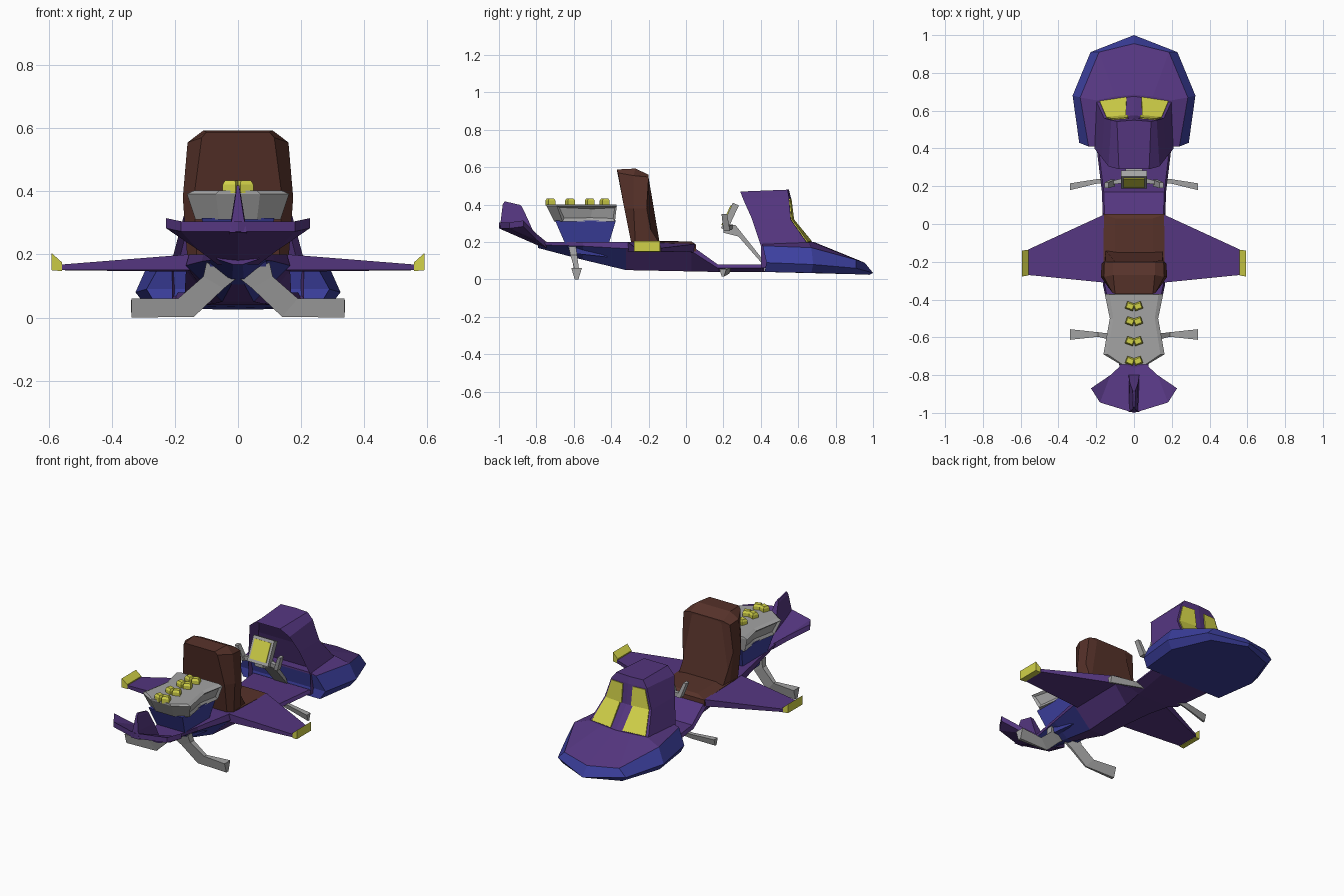
import bpy, bmesh, math
from mathutils import Vector, Matrix

if "Cube" in bpy.data.objects:
    bpy.data.objects.remove(bpy.data.objects["Cube"])


def mat(name, r, g, b):
    m = bpy.data.materials.new(name)
    m.diffuse_color = (r, g, b, 1)
    m.use_nodes = True
    m.node_tree.nodes["Principled BSDF"].inputs["Base Color"].default_value = m.diffuse_color
    return m


PURPLE = mat("purple", .090, .037, .215)
BLUE = mat("blue", .045, .050, .340)
BROWN = mat("brown", .095, .032, .023)
GREY = mat("grey", .370, .370, .370)
YELLOW = mat("yellow", .640, .640, .065)


def sym(half):
    """Half ring on +x -> closed symmetric ring (x = 0 points are kept once)."""
    return list(half) + [(-x, y, z) for x, y, z in reversed(half) if x > 1e-6]


def loft(name, rings, mats, rule=None, edit=None):
    """Bridge equal rings, cap both ends. rule(layer, centre) gives the material slot."""
    bm = bmesh.new()
    vs = [[bm.verts.new(p) for p in r] for r in rings]
    n = len(rings[0])
    faces = [(bm.faces.new(vs[0]), 0), (bm.faces.new(vs[-1]), len(rings) - 2)]
    for k in range(len(rings) - 1):
        for i in range(n):
            j = (i + 1) % n
            faces.append((bm.faces.new((vs[k][i], vs[k][j], vs[k + 1][j], vs[k + 1][i])), k))
    bmesh.ops.recalc_face_normals(bm, faces=bm.faces)
    if rule:
        for f, k in faces:
            f.material_index = rule(k, f.calc_center_median())
    bm.normal_update()
    if edit:
        edit(bm)
    me = bpy.data.meshes.new(name)
    bm.to_mesh(me)
    bm.free()
    for m in mats:
        me.materials.append(m)
    ob = bpy.data.objects.new(name, me)
    bpy.context.collection.objects.link(ob)
    return ob


def pair(name, rings, m):
    """Left and right copies of a loft."""
    for side, s in (("right", 1), ("left", -1)):
        loft(f"{name}_{side}", [[(s * p[0], p[1], p[2]) for p in r] for r in rings], [m])


def box(name, size, m, matrix):
    rings = [[tuple(matrix @ Vector((x * size[0] / 2, y * size[1] / 2, z * size[2] / 2)))
              for x, y in ((-1, -1), (1, -1), (1, 1), (-1, 1))] for z in (-1, 1)]
    return loft(name, rings, [m])


# Nose pod: blue bumper rings, purple deck on top
loft("nose_pod", [
    sym([(.26, .42, .04), (.29, .67, .035), (.20, .90, .028), (0, .98, .025)]),
    sym([(.29, .43, .09), (.325, .68, .08), (.23, .91, .06), (0, 1.0, .035)]),
    sym([(.24, .41, .18), (.285, .67, .17), (.185, .91, .105), (0, .955, .09)]),
    sym([(.20, .41, .19), (.20, .655, .198), (.10, .675, .20), (0, .685, .20)]),
], [BLUE, PURPLE], lambda k, c: 1 if k == 2 else 0)

# Cabin cowl, hollowed at the back
levels = [
    [(.21, .40, .06), (.20, .665, .06), (0, .685, .06)],
    [(.21, .40, .18), (.20, .650, .19), (0, .680, .195)],
    [(.17, .35, .33), (.158, .560, .32), (0, .575, .32)],
    [(.135, .305, .43), (.12, .550, .44), (0, .560, .44)],
    [(.08, .29, .47), (.09, .543, .48), (0, .550, .48)],
]


def hollow_back(bm):
    back = [f for f in bm.faces if f.normal.y < -.6]
    bmesh.ops.inset_region(bm, faces=back, thickness=.025, depth=-.06)


loft("cabin_cowl", [sym(l) for l in levels], [PURPLE], edit=hollow_back)

# Windshield panes laid on the two front cowl bands
for k, t0, t1 in ((1, .06, 1), (2, 0, .93)):
    def on_front(f, t):
        a = Vector(levels[k][2]).lerp(Vector(levels[k][1]), f)
        b = Vector(levels[k + 1][2]).lerp(Vector(levels[k + 1][1]), f)
        return a.lerp(b, t)
    q = [on_front(.2, t0), on_front(.92, t0), on_front(.92, t1), on_front(.27, t1)]
    n = (q[1] - q[0]).cross(q[3] - q[0]).normalized()
    n = n if n.y > 0 else -n
    pair(("lower" if k == 1 else "upper") + "_window",
         [[tuple(p - n * .002) for p in q], [tuple(p + n * .006) for p in q]], YELLOW)

# Fuselage: (y, then x/z of deck edge, side edge, keel edge)
hull = [
    (.42, .19, .08, .20, .06, .15, .04),
    (.17, .16, .08, .17, .06, .11, .04),
    (.03, .155, .18, .165, .15, .08, .043),
    (-.32, .155, .20, .165, .165, .05, .05),
    (-.55, .11, .20, .115, .178, .02, .105),
    (-.79, .07, .20, .065, .185, .015, .168),
]
loft("fuselage", [sym([(a, y, az), (b, y, bz), (c, y, cz)]) for y, a, az, b, bz, c, cz in hull],
     [PURPLE, BLUE], lambda k, c: 1 if -.7 < c.y < -.33 and c.z < .17 and (c.y < -.5 or abs(c.x) > .02) else 0)

# Wings with yellow tips
pair("wing", [
    [(.158, .05, .19), (.158, -.31, .20), (.14, -.31, .15), (.14, .05, .145)],
    [(.56, -.135, .168), (.56, -.27, .168), (.56, -.27, .150), (.56, -.135, .150)]], PURPLE)
pair("wing_tip", [
    [(.558, -.137, .175), (.558, -.272, .175), (.558, -.272, .147), (.558, -.137, .147)],
    [(.592, -.14, .205), (.592, -.278, .205), (.592, -.278, .150), (.592, -.14, .150)]], YELLOW)

# Seat
loft("seat_cushion", [
    sym([(.162, -.25, .16), (.162, .055, .15)]),
    sym([(.162, -.25, .203), (.162, .052, .188)]),
    sym([(.10, -.25, .208), (.10, .03, .203)])], [BROWN])
loft("seat_back", [
    sym([(.13, -.29, .18), (.14, -.33, .38), (.115, -.363, .57), (.10, -.37, .588)]),
    sym([(.16, -.27, .18), (.175, -.28, .38), (.16, -.28, .555), (.11, -.27, .593)]),
    sym([(.155, -.20, .18), (.172, -.21, .38), (.157, -.20, .548), (.11, -.20, .560)]),
    sym([(.15, -.14, .19), (.15, -.19, .27), (.10, -.20, .545), (.08, -.20, .552)])], [BROWN])

# Engine: blue block, grey flared head, yellow V-shaped intakes
loft("engine_block", [
    sym([(.085, -.61, .14), (.085, -.42, .12)]),
    sym([(.095, -.65, .20), (.095, -.41, .20)]),
    sym([(.115, -.70, .315), (.115, -.375, .315)])], [BLUE])


def side_panels(bm):
    side = [f for f in bm.faces if abs(f.normal.x) > .75 and f.calc_center_median().y > -.68]
    bmesh.ops.inset_region(bm, faces=side, thickness=.018, depth=-.012)


loft("engine_head", [
    sym([(.06, -.705, .31), (.135, -.66, .31), (.11, -.51, .31), (.13, -.38, .31)]),
    sym([(.07, -.745, .392), (.162, -.69, .392), (.128, -.50, .392), (.155, -.37, .392)]),
    sym([(.06, -.745, .402), (.14, -.69, .402), (.11, -.50, .402), (.13, -.372, .402)]),
], [GREY], edit=side_panels)
for i, y in enumerate((-.435, -.515, -.62, -.725)):
    for s, side in ((-1, "left"), (1, "right")):
        spin = Matrix.Translation((s * .021, y, .41)) @ Matrix.Rotation(s * .35, 4, 'Z')
        loft(f"intake_{i + 1}_{side}", [
            [tuple(spin @ Vector((px * w, py * d, z))) for px, py in ((-1, -1), (1, -1), (1, 1), (-1, 1))]
            for w, d, z in ((.022, .020, -.015), (.022, .020, .012), (.017, .013, .024))], [YELLOW])

# Tail: swept plates and an upright fin
plate = [(0, -.76, .18), (.065, -.745, .18), (.125, -.80, .225), (.228, -.87, .295),
         (.18, -.945, .285), (0, -1.0, .285)]
# each plate is split into an inner and an outer part so it bends cleanly
inner = [plate[0], plate[1], plate[2], plate[4], plate[5]]
outer = [plate[2], plate[3], plate[4]]
for name, o in (("tail_inner", inner), ("tail_outer", outer)):
    pair(name, [[(x, y, z - .012) for x, y, z in o], [(x, y, z + .02) for x, y, z in o]], PURPLE)
loft("tail_fin", [
    sym([(.028, -.80, .22), (.028, -.995, .27)]),
    sym([(.022, -.84, .31), (.018, -.99, .32)]),
    sym([(.010, -.875, .385), (.006, -.98, .40)]),
    sym([(.004, -.885, .398), (.004, -.97, .418)])], [PURPLE])


# Skids: stations (x top, z top, x bottom, z bottom, y, half width)
def skid(name, stations):
    pair(name, [[(a, y - w, az), (a, y + w, az), (b, y + w * .35, bz), (b, y - w * .35, bz)]
                for a, az, b, bz, y, w in stations], GREY)


skid("rear_skid", [(.10, .175, 0, .128, -.608, .02), (.11, .13, .045, .092, -.60, .018),
                   (.19, .06, .14, .002, -.585, .012), (.338, .06, .338, 0, -.585, .028)])
skid("front_skid", [(.10, .07, .10, .045, .235, .012), (.20, .06, .20, .03, .225, .012),
                    (.34, .055, .34, .015, .197, .018)])

# Control column, screen and handles
loft("control_column", [
    sym([(.045, .42, .07), (.045, .40, .12)]),
    sym([(.045, .28, .23), (.045, .265, .29)]),
    sym([(.03, .20, .25), (.03, .20, .30)])], [GREY])
tilt = Matrix.Translation((0, .235, .335)) @ Matrix.Rotation(math.radians(-25), 4, 'X')
box("screen_housing", (.14, .035, .15), GREY, tilt)
box("screen", (.11, .008, .115), YELLOW, tilt @ Matrix.Translation((0, -.019, 0)))
pair("handle_arm", [
    [(.03, .22, .27), (.03, .25, .27), (.03, .25, .295), (.03, .22, .295)],
    [(.11, .21, .26), (.11, .23, .26), (.11, .23, .285), (.11, .21, .285)]], GREY)
pair("handle_grip", [
    [(.10, .20, .26), (.125, .20, .26), (.125, .235, .26), (.10, .235, .26)],
    [(.135, .19, .35), (.155, .19, .35), (.155, .22, .35), (.135, .22, .35)]], GREY)
